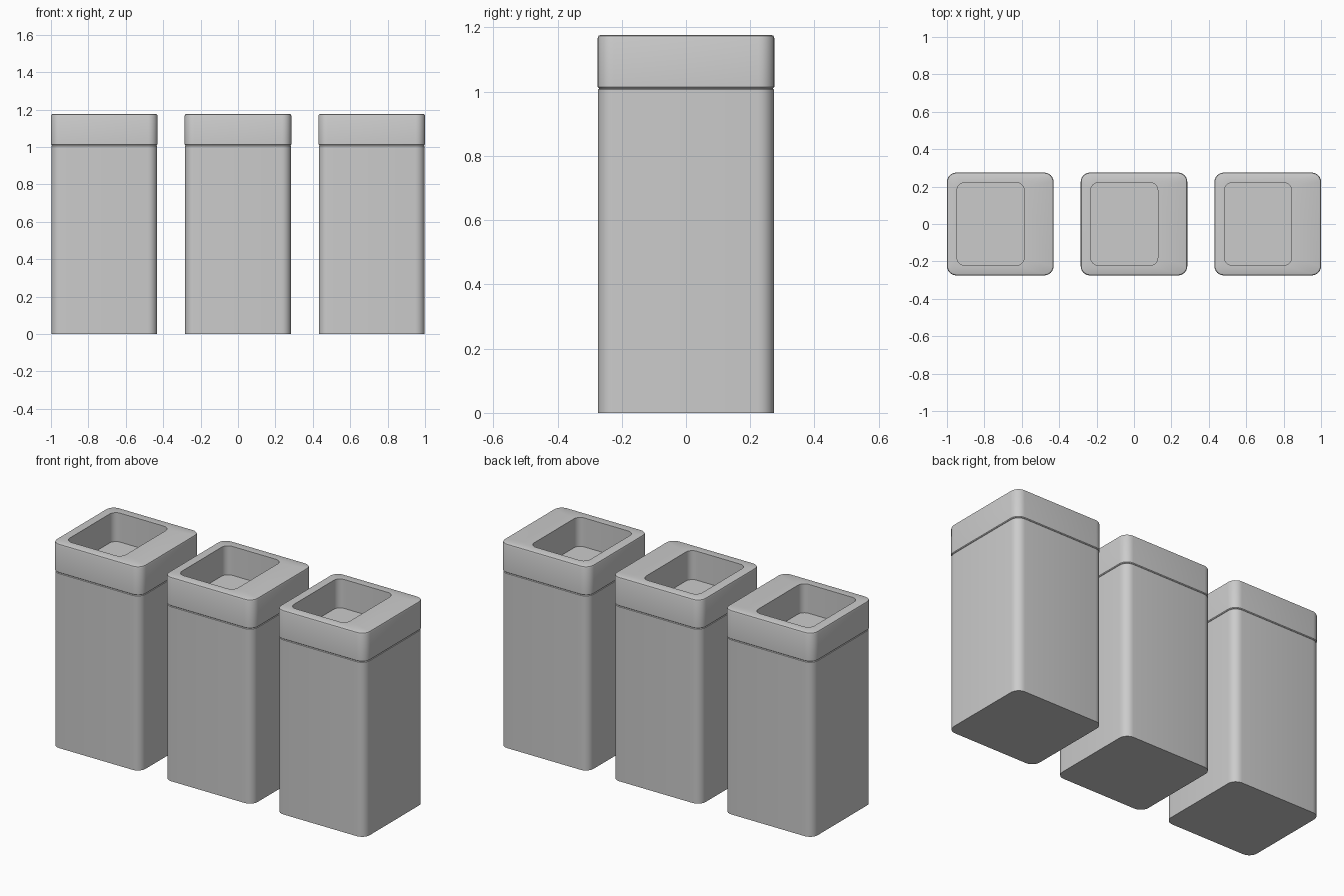
import bpy, bmesh, math

if "Cube" in bpy.data.objects:
    bpy.data.objects.remove(bpy.data.objects["Cube"])

BIN_SPACING = 0.715


def rounded_loop(cx, hx, hy, r, z, steps=6):
    """Points of a rounded rectangle at height z."""
    pts = []
    for k, (sx, sy) in enumerate([(1, 1), (-1, 1), (-1, -1), (1, -1)]):
        for i in range(steps + 1):
            a = math.pi / 2 * (k + i / steps)
            pts.append((cx + sx * (hx - r) + r * math.cos(a),
                        sy * (hy - r) + r * math.sin(a), z))
    return pts


def loft(name, loops, x, closed=False):
    """Skin a stack of loops; cap both ends, or join last loop to first."""
    bm = bmesh.new()
    rings = [[bm.verts.new(p) for p in loop] for loop in loops]
    pairs = list(zip(rings, rings[1:]))
    if closed:
        pairs.append((rings[-1], rings[0]))
    else:
        bm.faces.new(rings[0])
        bm.faces.new(rings[-1])
    for lo, hi in pairs:
        n = len(lo)
        for i in range(n):
            j = (i + 1) % n
            bm.faces.new((lo[i], lo[j], hi[j], hi[i]))
    bmesh.ops.recalc_face_normals(bm, faces=bm.faces)
    mesh = bpy.data.meshes.new(name)
    bm.to_mesh(mesh)
    bm.free()
    obj = bpy.data.objects.new(name, mesh)
    obj.location.x = x
    bpy.context.collection.objects.link(obj)
    bpy.ops.object.select_all(action='DESELECT')
    obj.select_set(True)
    bpy.context.view_layer.objects.active = obj
    bpy.ops.object.shade_smooth_by_angle(angle=math.radians(30))
    return obj


for n, side in enumerate((-1, 0, 1), 1):
    x = side * BIN_SPACING

    # bin body, its top forms the floor seen through the lid opening
    loft(f"bin_body_{n}", [
        rounded_loop(0, 0.283, 0.274, 0.05, 0.0),
        rounded_loop(0, 0.283, 0.274, 0.05, 1.006),
        rounded_loop(0, 0.279, 0.270, 0.046, 1.01),
    ], x)

    # lid frame with softened top rim and an off-centre opening
    loft(f"bin_lid_{n}", [
        rounded_loop(0, 0.281, 0.271, 0.046, 1.01),
        rounded_loop(0, 0.285, 0.275, 0.05, 1.014),
        rounded_loop(0, 0.285, 0.275, 0.05, 1.166),
        rounded_loop(0, 0.282, 0.272, 0.047, 1.174),
        rounded_loop(0, 0.275, 0.265, 0.040, 1.177),
        rounded_loop(-0.052, 0.179, 0.221, 0.04, 1.177),
        rounded_loop(-0.052, 0.179, 0.221, 0.04, 1.01),
    ], x, closed=True)
